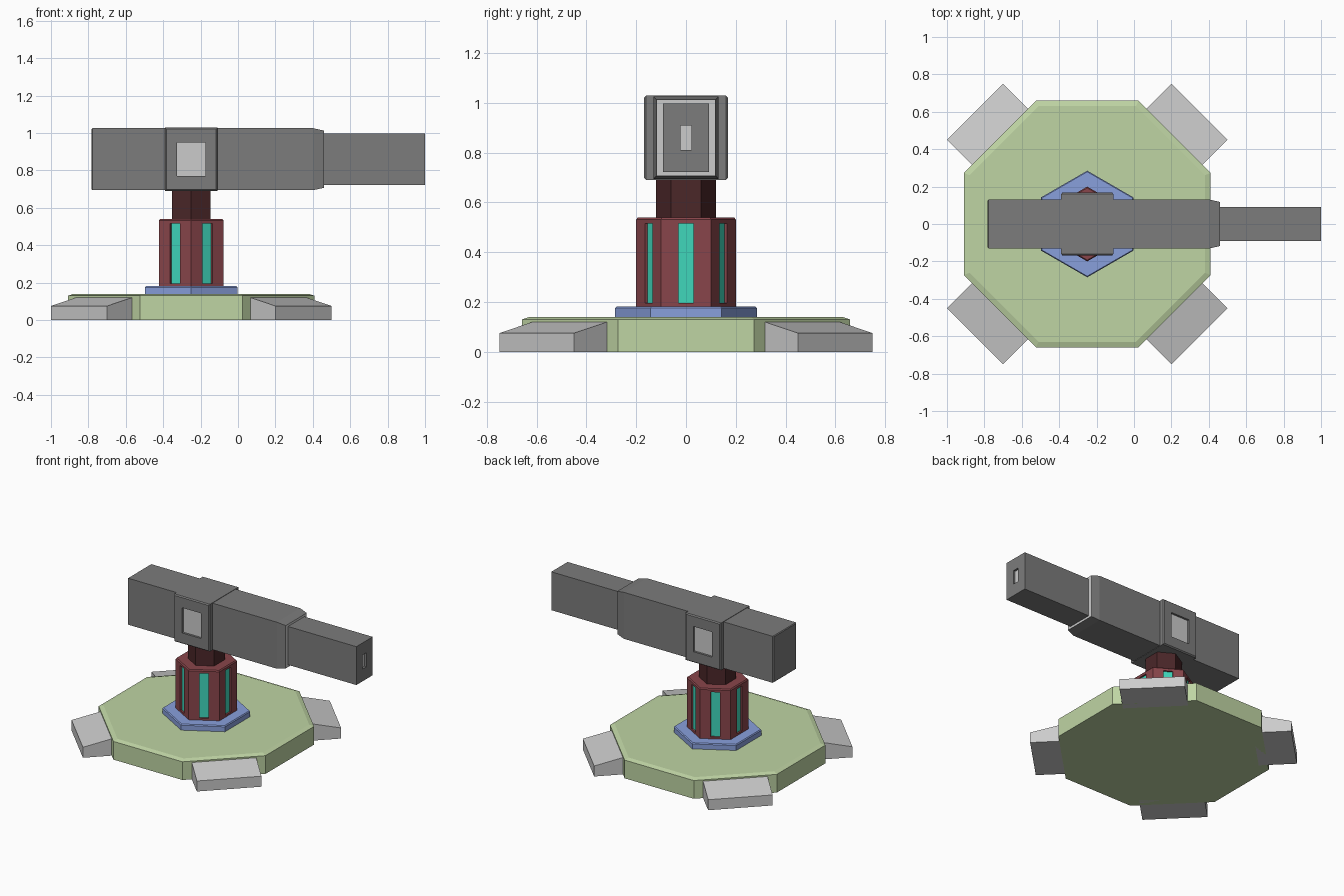
import bpy, bmesh
from math import sin, cos, pi, copysign
from mathutils import Vector

if "Cube" in bpy.data.objects:
    bpy.data.objects.remove(bpy.data.objects["Cube"])

CX = -0.25  # axis of the pedestal


def material(name, rgb):
    m = bpy.data.materials.new(name)
    m.diffuse_color = (*rgb, 1)
    m.use_nodes = True
    m.node_tree.nodes["Principled BSDF"].inputs["Base Color"].default_value = m.diffuse_color
    return m


GREEN = material("green", (0.52, 0.66, 0.37))
BLUE = material("blue", (0.25, 0.35, 0.72))
RED = material("red", (0.25, 0.06, 0.07))
DARK = material("dark_red", (0.07, 0.02, 0.022))
TEAL = material("teal", (0.05, 0.68, 0.5))
GUN = material("dark_grey", (0.2, 0.2, 0.2))
LIGHT = material("light_grey", (0.62, 0.62, 0.62))


def loft(name, rings, mats=(), detail=None):
    """Skin matching rings of points, cap both ends, then run optional detailing."""
    bm = bmesh.new()
    vs = [[bm.verts.new(p) for p in r] for r in rings]
    for a, b in zip(vs, vs[1:]):
        for i in range(len(a)):
            j = (i + 1) % len(a)
            bm.faces.new((a[i], a[j], b[j], b[i]))
    bm.faces.new(vs[0])
    bm.faces.new(vs[-1])
    bmesh.ops.recalc_face_normals(bm, faces=bm.faces)
    if detail:
        detail(bm)
    me = bpy.data.meshes.new(name)
    bm.to_mesh(me)
    bm.free()
    for m in mats:
        me.materials.append(m)
    ob = bpy.data.objects.new(name, me)
    bpy.context.collection.objects.link(ob)
    return ob


def ngon(n, r, z, start):
    return [(CX + r * cos(start + 2 * pi * i / n), r * sin(start + 2 * pi * i / n), z)
            for i in range(n)]


def prism(name, n, profile, mats, start, detail=None):
    return loft(name, [ngon(n, r, z, start) for r, z in profile], mats, detail)


def rect(axis, t, a, b, zc=0.86):
    """Rectangle ring across the x or y axis, half sizes a (sideways) and b (up)."""
    signs = [(-1, -1), (1, -1), (1, 1), (-1, 1)]
    if axis == "x":
        return [(t, a * s, zc + b * u) for s, u in signs]
    return [(CX + a * s, t, zc + b * u) for s, u in signs]


def recess(bm, face, w, h, depth):
    """Sink a w by h panel into the middle of an upright face."""
    bm.normal_update()
    c, n = face.calc_center_median(), face.normal.copy()
    side = Vector((0, 0, 1)).cross(n).normalized()
    bmesh.ops.inset_individual(bm, faces=[face], thickness=0.01)
    for v in face.verts:
        d = v.co - c
        v.co = c + side * copysign(w / 2, d.dot(side)) + Vector((0, 0, copysign(h / 2, d.z)))
    new = bmesh.ops.extrude_discrete_faces(bm, faces=[face])["faces"]
    for f in new:
        f.material_index = 1
        for v in f.verts:
            v.co -= n * depth


def sides(bm, test):
    bm.normal_update()
    return [f for f in bm.faces if test(f)]


# Octagonal base plate
prism("base_plate", 8, [(0.714, 0), (0.714, 0.13), (0.682, 0.14)], [GREEN], pi / 8)

# Four wedge feet on the diagonals
foot_profile = [(0.6, 0), (0.849, 0), (0.849, 0.075), (0.66, 0.12), (0.6, 0.12)]
for k in range(4):
    a = pi / 4 + k * pi / 2
    loft(f"foot_{k + 1}", [[(CX + r * cos(a) - t * sin(a), r * sin(a) + t * cos(a), z)
                            for r, z in foot_profile] for t in (-0.212, 0.212)])

# Hexagonal collar, column with six lit slots, and neck
prism("collar", 6, [(0.285, 0.138), (0.285, 0.175), (0.279, 0.182)], [BLUE], pi / 6)


def slots(bm):
    for f in sides(bm, lambda f: abs(f.normal.z) < 0.1):
        recess(bm, f, 0.06, 0.32, 0.012)


prism("column", 6, [(0.2, 0.18), (0.2, 0.532), (0.193, 0.54)], [RED, TEAL], pi / 6, slots)
prism("neck", 6, [(0.12, 0.53), (0.12, 0.71)], [DARK], pi / 6)


# Main housing with tapered front and a light front face
def front_face(bm):
    for f in sides(bm, lambda f: f.normal.x > 0.99):
        f.material_index = 1


loft("housing", [rect("x", -0.782, 0.126, 0.161), rect("x", -0.777, 0.131, 0.166),
                 rect("x", 0.40, 0.131, 0.166), rect("x", 0.46, 0.118, 0.153)],
     [GUN, LIGHT], front_face)


# Side block with a recessed window on each side
def windows(bm):
    for f in sides(bm, lambda f: abs(f.normal.y) > 0.99):
        recess(bm, f, 0.15, 0.18, 0.015)


loft("side_block", [rect("y", -0.168, 0.133, 0.162), rect("y", -0.16, 0.14, 0.169),
                    rect("y", 0.16, 0.14, 0.169), rect("y", 0.168, 0.133, 0.162)],
     [GUN, LIGHT], windows)


# Barrel with a sunken muzzle slot
def muzzle(bm):
    for f in sides(bm, lambda f: f.normal.x > 0.99):
        recess(bm, f, 0.045, 0.1, 0.015)


loft("barrel", [rect("x", 0.44, 0.092, 0.137), rect("x", 1.0, 0.092, 0.137)],
     [GUN, LIGHT], muzzle)
